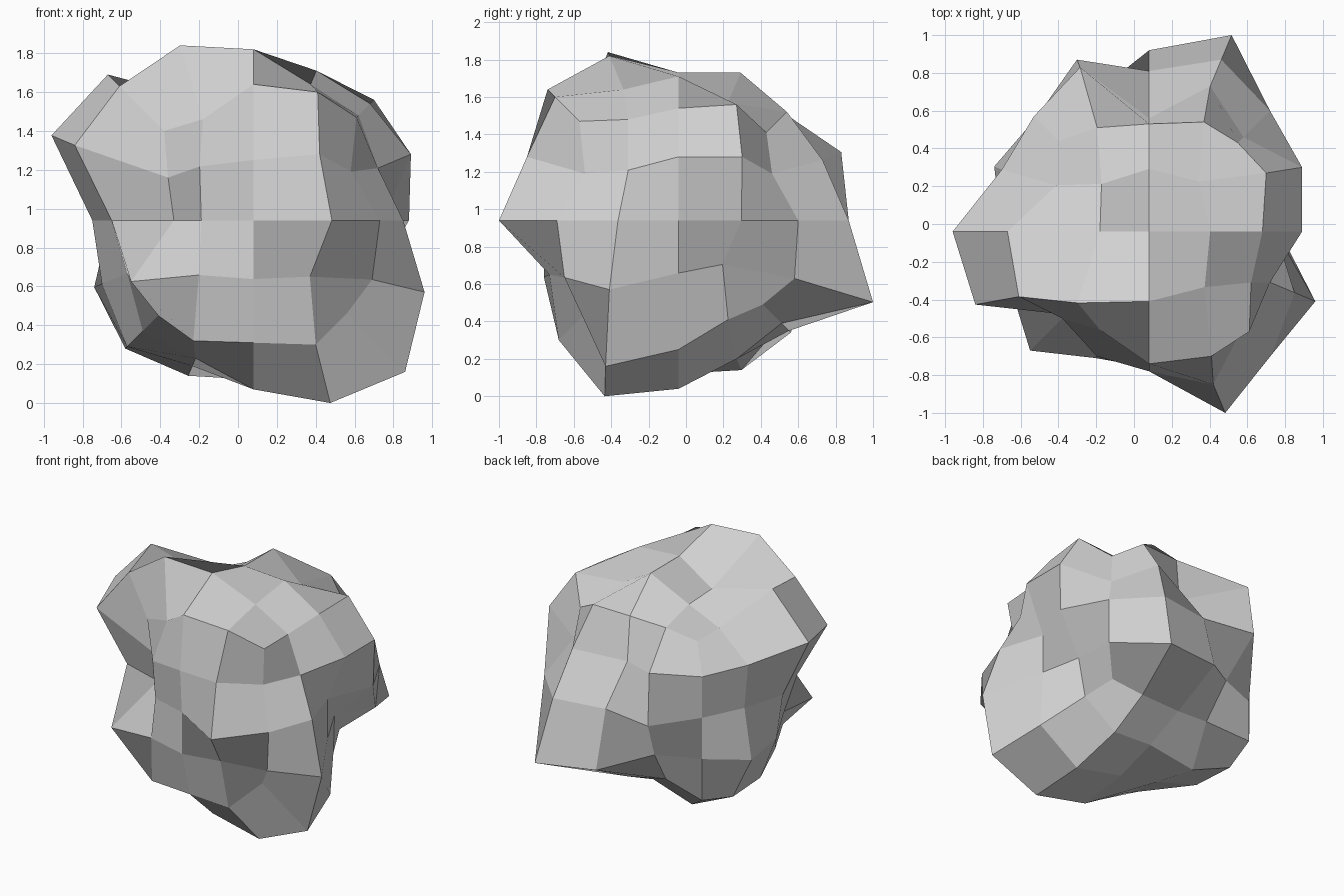
import bpy
import bmesh
from mathutils import Vector

default_cube = bpy.data.objects.get("Cube")
if default_cube:
    bpy.data.objects.remove(default_cube, do_unlink=True)

CORE = Vector((0.08, -0.04, 0.94))

# Boulder reach in hundredths, one layer per height step.
# Each layer runs from front to back, each row from -x to +x;
# the rows in the middle layers only hold their two outer ends.
TOP = [
    (46, 52, 70, 66, 53),
    (69, 90, 88, 70, 54),
    (75, 62, 79, 77, 60),
    (49, 60, 79, 63, 62),
    (48, 55, 57, 58, 47),
]
UPPER = [
    (44, 66, 74, 81, 50),
    (92, 64), (104, 81), (78, 81),
    (61, 87, 60, 77, 50),
]
MIDDLE = [
    (41, 64, 72, 96, 65),
    (73, 77), (83, 67), (74, 80),
    (60, 91, 85, 91, 64),
]
LOWER = [
    (63, 67, 72, 69, 61),
    (65, 88), (78, 67), (82, 56),
    (60, 72, 96, 104, 62),
]
BASE = [
    (49, 62, 63, 64, 48),
    (57, 71, 87, 94, 78),
    (65, 75, 82, 90, 69),
    (66, 80, 72, 74, 53),
    (60, 55, 59, 55, 45),
]
LAYERS = [BASE, LOWER, MIDDLE, UPPER, TOP]


def reach(step_x, step_y, step_z):
    """Distance the boulder bulges out along one grid direction."""
    row = LAYERS[step_z + 2][step_y + 2]
    value = row[step_x + 2] if len(row) == 5 else row[step_x > 0]
    return value / 100


def rounded_direction(steps):
    """Turn cube grid steps into an evenly spread round direction."""
    on_edge = sum(abs(s) == 2 for s in steps) > 1
    spread = {0: 0.0, 1: 0.5 if on_edge else 0.42, 2: 1.0}
    return Vector([spread[abs(s)] * (1 if s > 0 else -1) for s in steps])


# Stone colour
stone = bpy.data.materials.new("stone_grey")
stone.use_nodes = True
grey = (0.64, 0.64, 0.64, 1.0)
stone.diffuse_color = grey
for node in stone.node_tree.nodes:
    if node.type == "BSDF_PRINCIPLED":
        node.inputs["Base Color"].default_value = grey
        node.inputs["Roughness"].default_value = 0.9

# Boulder: a gridded cube, rounded and pushed in and out
bm = bmesh.new()
bmesh.ops.create_cube(bm, size=2)
bmesh.ops.subdivide_edges(bm, edges=bm.edges[:], cuts=3, use_grid_fill=True)
for vert in bm.verts:
    steps = [round(c * 2) for c in vert.co]
    vert.co = CORE + rounded_direction(steps) * reach(*steps)
bmesh.ops.recalc_face_normals(bm, faces=bm.faces[:])

mesh = bpy.data.meshes.new("boulder")
bm.to_mesh(mesh)
bm.free()
mesh.materials.append(stone)
boulder = bpy.data.objects.new("boulder", mesh)
bpy.context.collection.objects.link(boulder)
